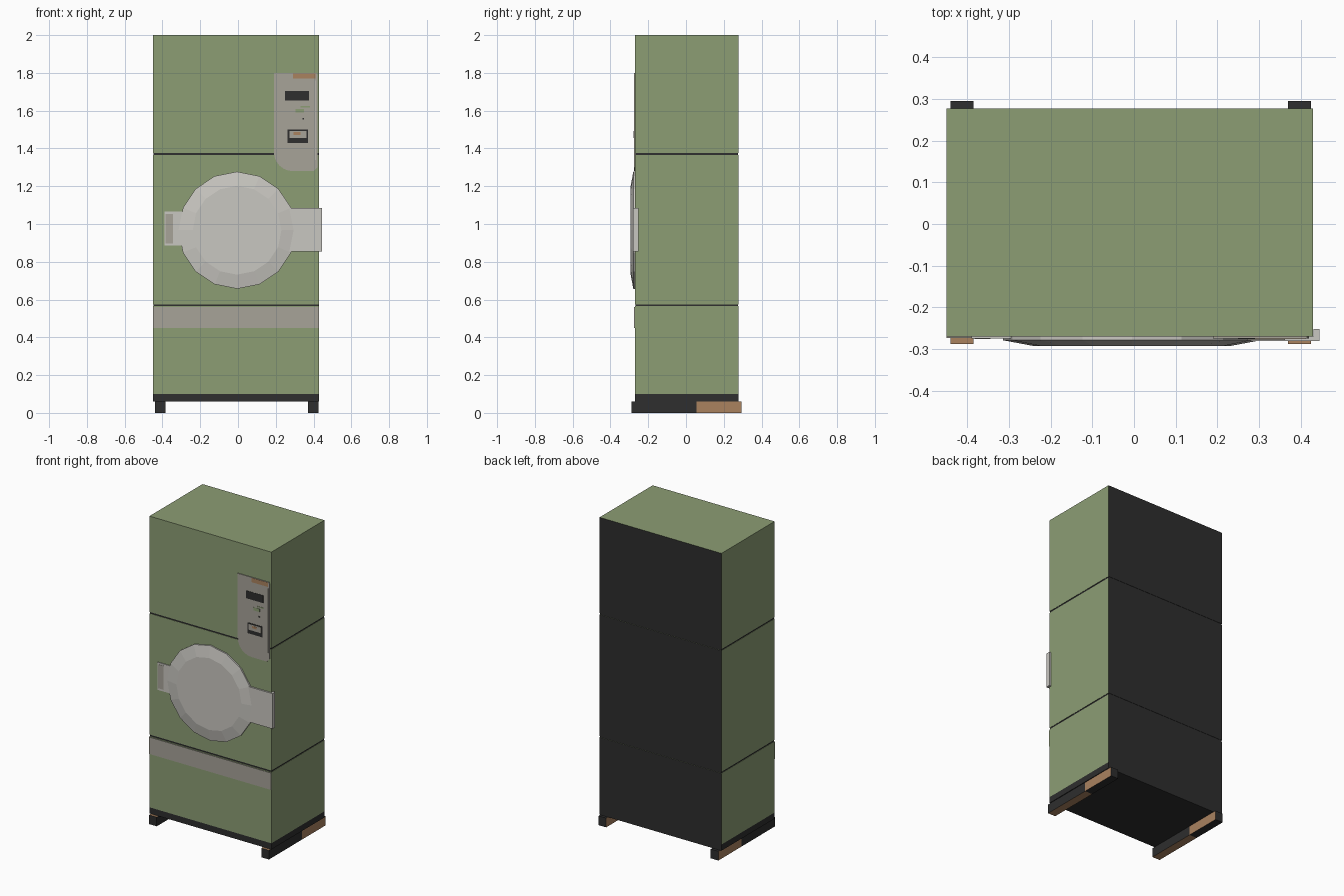
import bpy, bmesh, math

if "Cube" in bpy.data.objects:
    bpy.data.objects.remove(bpy.data.objects["Cube"])


def mat(name, rgb):
    m = bpy.data.materials.new(name)
    lin = [((c / 255 + 0.055) / 1.055) ** 2.4 for c in rgb]
    m.diffuse_color = (*lin, 1)
    m.use_nodes = True
    m.node_tree.nodes["Principled BSDF"].inputs["Base Color"].default_value = m.diffuse_color
    return m


GREEN = mat("sage green", (140, 157, 116))
DARK = mat("charcoal", (46, 46, 46))
GREY = mat("warm grey", (167, 163, 152))
PALE = mat("pale metal", (201, 199, 193))
BROWN = mat("copper brown", (170, 130, 95))


def finish(name, bm, mats, rule=None):
    bmesh.ops.recalc_face_normals(bm, faces=bm.faces)
    if rule:
        for f in bm.faces:
            f.material_index = rule(f.normal, f.calc_center_median())
    me = bpy.data.meshes.new(name)
    bm.to_mesh(me)
    bm.free()
    for m in mats:
        me.materials.append(m)
    ob = bpy.data.objects.new(name, me)
    bpy.context.collection.objects.link(ob)
    return ob


def box(name, x, y, z, mats, rule=None, cut_y=None):
    bm = bmesh.new()
    bmesh.ops.create_cube(bm, size=1)
    for v in bm.verts:
        v.co = [a[0] + (c + 0.5) * (a[1] - a[0]) for a, c in zip((x, y, z), v.co)]
    if cut_y is not None:
        bmesh.ops.bisect_plane(bm, geom=bm.verts[:] + bm.edges[:] + bm.faces[:],
                               plane_co=(0, cut_y, 0), plane_no=(0, 1, 0))
    return finish(name, bm, mats, rule)


def plate(name, pts, y, mats):
    """Extrude an x-z outline from y[1] forward to y[0]."""
    bm = bmesh.new()
    f = bm.faces.new([bm.verts.new((px, y[1], pz)) for px, pz in pts])
    ext = bmesh.ops.extrude_face_region(bm, geom=[f])["geom"]
    for v in ext:
        if isinstance(v, bmesh.types.BMVert):
            v.co.y = y[0]
    return finish(name, bm, mats)


# Cabinet: three green boxes with dark backs, dark core showing in the seams
X, Y = (-0.45, 0.43), (-0.27, 0.277)
for name, z in (("lower_cabinet", (0.10, 0.565)), ("drum_cabinet", (0.575, 1.365)),
                ("upper_cabinet", (1.375, 2.0))):
    box(name, X, Y, z, [GREEN, DARK], lambda n, c: 1 if n.y > 0.5 or n.z < -0.5 else 0)
box("seam_core", (-0.448, 0.428), (-0.268, 0.275), (0.11, 1.9), [DARK])
box("base_plinth", X, Y, (0.06, 0.10), [DARK])


# Skid feet, with brown worn areas on rear sides and front top and bottom
def skid_rule(n, c):
    if abs(n.x) > 0.5:
        return 1 if c.y > 0.055 else 0
    if abs(n.z) > 0.5:
        return 1 if c.y < 0.055 else 0
    return 0


for name, x in (("left_skid", (-0.44, -0.385)), ("right_skid", (0.37, 0.425))):
    box(name, x, (-0.288, 0.295), (0, 0.06), [DARK, BROWN], skid_rule, 0.055)

# Trim strip under the lower seam
box("trim_strip", X, (-0.274, -0.269), (0.45, 0.56), [GREY])

# Control panel with rounded lower corners
r = 0.10
outline = [(0.19, 1.80), (0.415, 1.80), (0.42, 1.79), (0.42, 1.30), (0.40, 1.28)]
for i in range(7):
    a = math.radians(270 - 15 * i)
    outline.append((0.29 + r * math.cos(a), 1.38 + r * math.sin(a)))
plate("control_panel", outline, (-0.275, -0.268), [GREY])


def decal(name, x, z, m, front=-0.2765):
    box(name, x, (front, -0.274), z, [m])


decal("panel_top_label", (0.29, 0.41), (1.77, 1.798), BROWN)
decal("display", (0.25, 0.375), (1.655, 1.705), DARK)
decal("green_button_bar", (0.305, 0.35), (1.59, 1.61), GREEN)
decal("upper_button_mark", (0.33, 0.38), (1.618, 1.624), GREEN)
decal("button_dot", (0.342, 0.35), (1.553, 1.561), DARK)
decal("slot_frame", (0.263, 0.37), (1.43, 1.50), DARK)
decal("slot_plate", (0.272, 0.362), (1.455, 1.493), GREY, -0.278)
decal("slot_label", (0.295, 0.33), (1.472, 1.486), BROWN, -0.279)
decal("panel_edge_line", (0.409, 0.412), (1.34, 1.76), PALE)

# Sixteen-sided dished door
bm = bmesh.new()
rings = []
for rad, y in ((0.31, -0.268), (0.31, -0.279), (0.235, -0.293)):
    rings.append([bm.verts.new((-0.005 + rad * math.cos(i * math.tau / 16), y,
                                0.967 + rad * math.sin(i * math.tau / 16)))
                  for i in range(16)])
for a, b in zip(rings, rings[1:]):
    for i in range(16):
        j = (i + 1) % 16
        bm.faces.new((a[i], a[j], b[j], b[i]))
bm.faces.new(rings[0])
bm.faces.new(rings[2])
finish("door", bm, [PALE])

# Hinge arm wrapping round the cabinet corner
box("hinge_arm", (0.25, 0.445), (-0.281, -0.2705), (0.855, 1.085), [PALE])
box("hinge_return", (0.431, 0.445), (-0.2715, -0.252), (0.855, 1.085), [PALE])

# Latch handle with recessed-looking inset
box("latch_plate", (-0.39, -0.29), (-0.275, -0.269), (0.885, 1.065), [PALE])
decal("latch_inset", (-0.383, -0.345), (0.897, 1.053), GREY)
